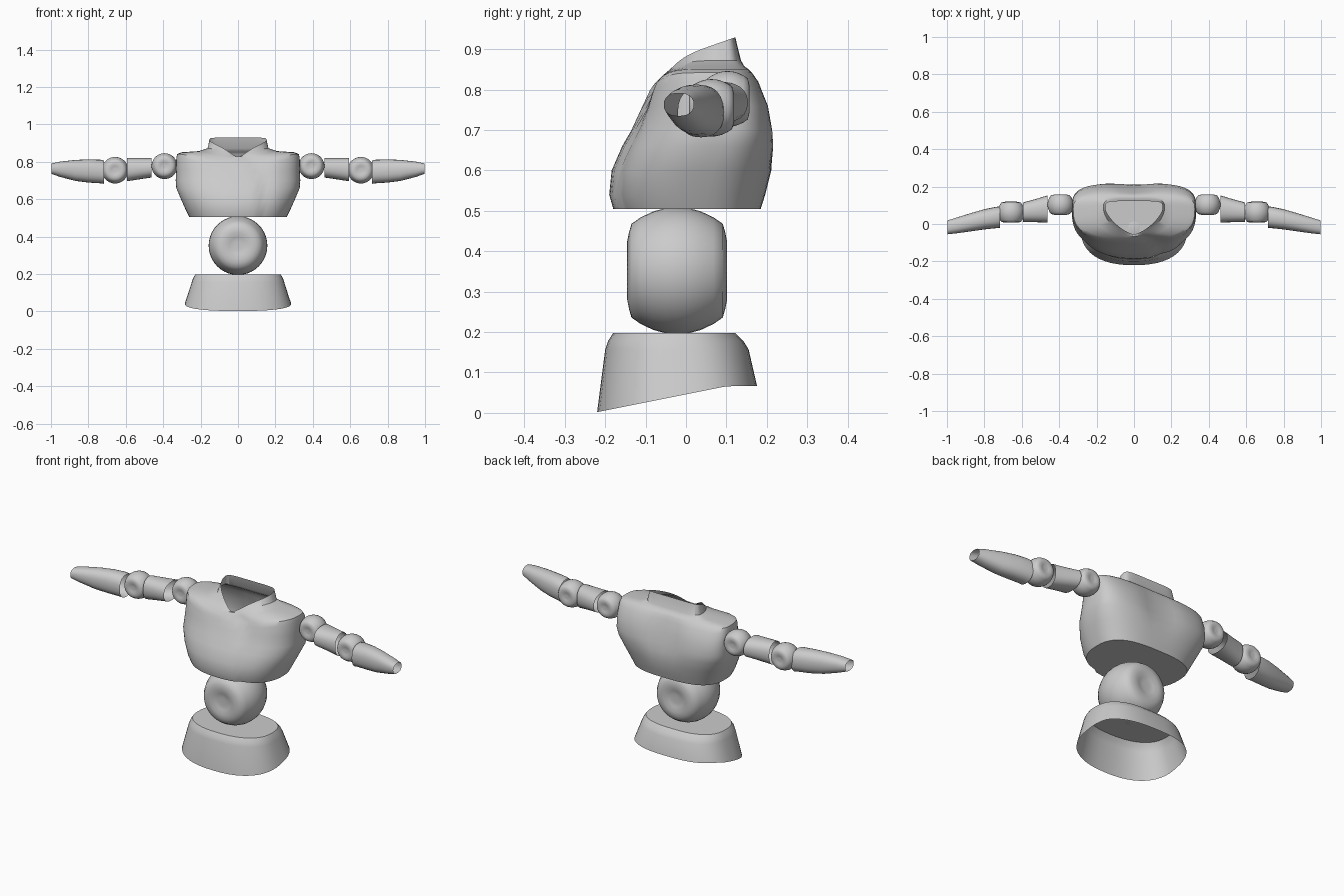
import bpy, bmesh, math
from mathutils import Vector

if "Cube" in bpy.data.objects:
    bpy.data.objects.remove(bpy.data.objects["Cube"])

grey = bpy.data.materials.new("plain_grey")
grey.diffuse_color = (0.6, 0.6, 0.6, 1)
grey.use_nodes = True
grey.node_tree.nodes["Principled BSDF"].inputs["Base Color"].default_value = grey.diffuse_color


def spow(v, e):
    return math.copysign(abs(v) ** e, v)


def clamp(v):
    return max(0.0, min(1.0, v))


def loft(name, rings, cap_first=False, cap_last=False, angle=40):
    """Skin a list of equal closed rings."""
    bm = bmesh.new()
    vr = [[bm.verts.new(p) for p in r] for r in rings]
    n = len(rings[0])
    for a, b in zip(vr, vr[1:]):
        for i in range(n):
            j = (i + 1) % n
            bm.faces.new((a[i], a[j], b[j], b[i]))
    if cap_first:
        bm.faces.new(vr[0])
    if cap_last:
        bm.faces.new(vr[-1])
    bmesh.ops.recalc_face_normals(bm, faces=bm.faces)
    me = bpy.data.meshes.new(name)
    bm.to_mesh(me)
    bm.free()
    me.materials.append(grey)
    ob = bpy.data.objects.new(name, me)
    bpy.context.collection.objects.link(ob)
    bpy.ops.object.select_all(action='DESELECT')
    ob.select_set(True)
    bpy.context.view_layer.objects.active = ob
    bpy.ops.object.shade_smooth_by_angle(angle=math.radians(angle))
    return ob


def body_ring(n, w, c, front, back, ef, eb, height):
    """Horizontal ring: separate front and back superellipse halves."""
    pts = []
    for i in range(n):
        t = 2 * math.pi * i / n
        s, k = math.sin(t), math.cos(t)
        e = ef if s < 0 else eb
        x = w * spow(k, e)
        y = c + abs(spow(s, e)) * ((back - c) if s > 0 else (front - c))
        pts.append(Vector((x, y, height(x, y, s))))
    return pts


# Jacket: z, half width, centre y, front y, back y, front power, back power, front dip
levels = [
    (.505, .260, .02, -.180, .185, .90, .70, 0),
    (.540, .278, .02, -.190, .196, .90, .70, 0),
    (.600, .305, .03, -.184, .211, .88, .65, 0),
    (.660, .330, .05, -.158, .220, .85, .60, 0),
    (.700, .333, .07, -.135, .217, .80, .55, 0),
    (.760, .331, .08, -.112, .206, .75, .55, .01),
    (.820, .330, .08, -.098, .182, .72, .60, .04),
    (.842, .325, .08, -.090, .166, .72, .65, .045),
    (.851, .300, .08, -.084, .156, .75, .65, .045),
    (.857, .210, .08, -.075, .146, .90, .55, .04),
    (.872, .163, .08, -.066, .136, 1.2, .45, .045),
]
rings = []
for z, w, c, f, b, ef, eb, dip in levels:
    ring = body_ring(72, w, c, f, b, ef, eb,
                     lambda x, y, s: z - dip * max(0, -s) ** 4)
    for p in ring:
        if p.y > c:
            # shoulder blade hollow along the spine
            p.y -= .022 * math.exp(-(p.x / .09) ** 2) * clamp((p.z - .6) / .1) * clamp((.86 - p.z) / .05)
        else:
            # overlapping front panel
            edge = .11 - .09 * clamp((p.z - .70) / .11) ** 1.5
            p.y += .014 * clamp((p.x - edge) / .012) * clamp((.2 - p.x) / .1) * clamp((.84 - p.z) / .03)
    rings.append(ring)
# Collar rim, notched at the throat
rings.append(body_ring(72, .152, .08, -.055, .122, 1.4, .35,
                       lambda x, y, s: .887 + .35 * y - .042 * max(0, -s) ** 6))
loft("jacket", rings, cap_first=True, angle=35)

# Hip skirt: flared, open underneath, hem rising to the back
skirt = []
for w, f, b, ztop in ((.284, -.22, .176, None), (.247, -.20, .155, .157),
                      (.240, -.193, .142, .178), (.228, -.180, .122, .198)):
    skirt.append(body_ring(48, w, -.03, f, b, .85, .75,
                 lambda x, y, s: ztop if ztop else min(.066, .002 + .2 * (y + .22))))
loft("hip_skirt", skirt, cap_last=True, angle=35)

# Ball joints: turned about the front-back axis, dished end discs
half = [(.020, .112), (.045, .114), (.070, .124), (.095, .119), (.116, .113),
        (.132, .090), (.147, .058), (.155, .028)]
profile = half + [(.157, 0)] + [(r, -d) for r, d in reversed(half)]


def ball_joint(name, centre, radius):
    k = radius / .157
    cx, cy, cz = centre
    rs = [[(cx + k * r * math.cos(2 * math.pi * i / 40), cy - k * d,
            cz + k * r * math.sin(2 * math.pi * i / 40)) for i in range(40)]
          for r, d in profile]
    loft(name, rs, True, True)


ball_joint("waist_ball", (0, -.022, .352), .157)


def sleeve(name, side, stations):
    """Tube along x from (x, y, z, half depth, half height) stations."""
    rs = []
    for x, y, z, ry, rz in stations:
        rs.append([(side * x, y + ry * spow(math.cos(2 * math.pi * i / 24), .85),
                    z + rz * spow(math.sin(2 * math.pi * i / 24), .85))
                   for i in range(24)])
    loft(name, rs)


# Arms
for side, label in ((-1, "right"), (1, "left")):
    ball_joint(label + "_shoulder_ball", (side * .393, .103, .777), .069)
    ball_joint(label + "_elbow_ball", (side * .657, .063, .755), .071)
    sleeve(label + "_upper_arm", side,
           [(.462, .080, .768, .073, .052), (.53, .071, .763, .061, .057),
            (.594, .063, .758, .052, .062)])
    sleeve(label + "_forearm", side,
           [(.716, .037, .744, .057, .062), (.735, .035, .748, .057, .063),
            (.80, .025, .751, .054, .062), (.87, .010, .754, .049, .056),
            (.95, -.008, .760, .042, .041), (.997, -.018, .763, .037, .028)])
